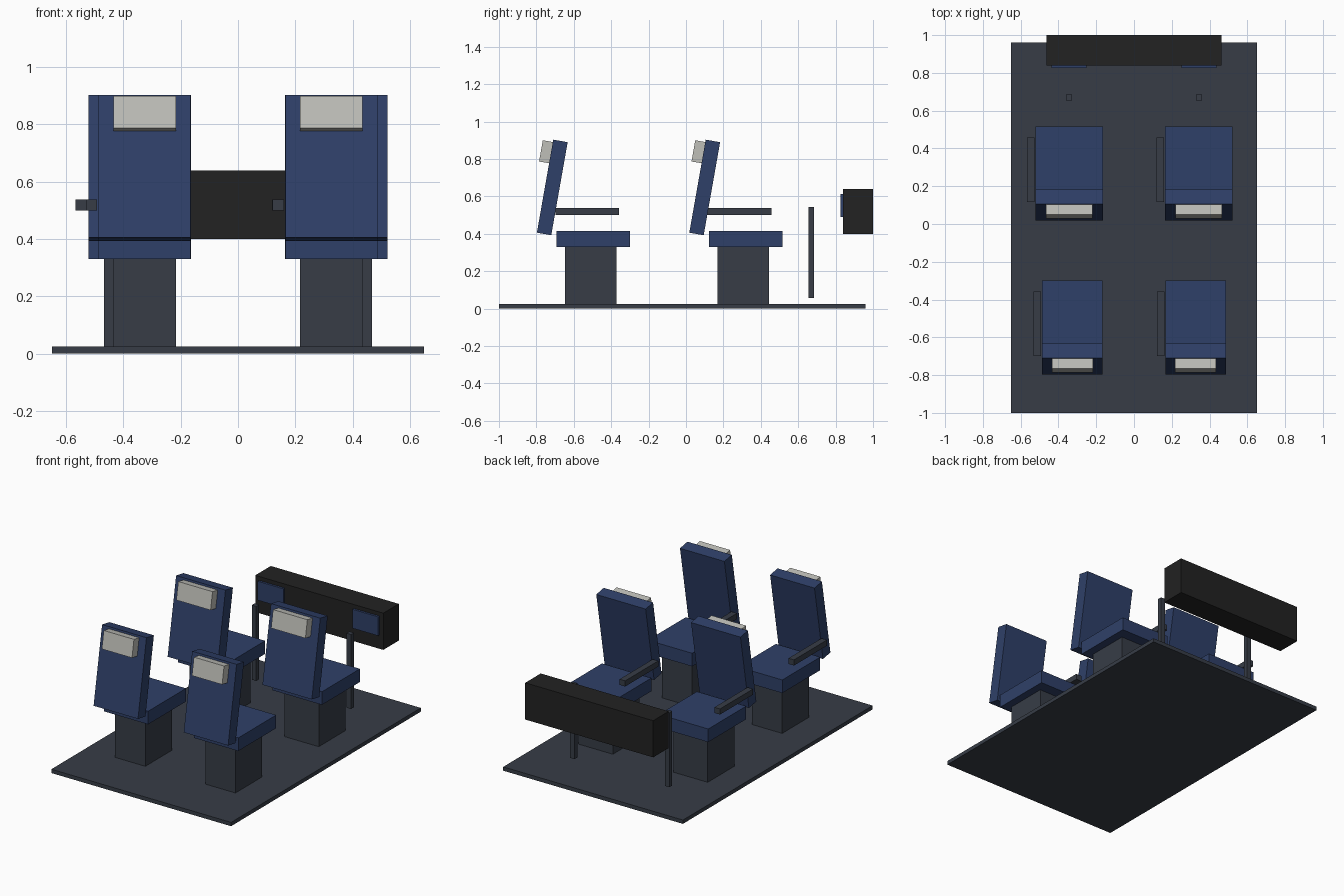
import bpy
from math import radians
from mathutils import Matrix, Vector

cube = bpy.data.objects.get("Cube")
if cube:
    bpy.data.objects.remove(cube, do_unlink=True)


def material(name, rgb):
    m = bpy.data.materials.new(name)
    m.use_nodes = True
    m.diffuse_color = (*rgb, 1)
    m.node_tree.nodes["Principled BSDF"].inputs["Base Color"].default_value = (*rgb, 1)
    return m


BLUE = material("blue upholstery", (0.028, 0.051, 0.14))
GREY = material("slate grey", (0.038, 0.046, 0.062))
BLACK = material("console black", (0.016, 0.016, 0.016))
CREAM = material("headrest cream", (0.52, 0.52, 0.485))


def box(name, center, size, mat, tilt=0):
    """Flat-faced block with the given centre and full dimensions."""
    bpy.ops.mesh.primitive_cube_add(size=1)
    ob = bpy.context.object
    ob.name = name
    ob.data.transform(Matrix.Diagonal((*size, 1)))
    ob.location = center
    ob.rotation_euler.x = tilt
    ob.data.materials.append(mat)
    return ob


TILT = radians(-10)


def seat(label, x, y, width, base_width):
    """One seat; y is the centre of its reclined back."""
    box(label + "_pedestal", (x, y + 0.205, 0.178), (base_width, 0.275, 0.306), GREY)
    box(label + "_cushion", (x, y + 0.219, 0.373), (width, 0.392, 0.086), BLUE)
    back = Vector((x, y, 0.648))
    box(label + "_backrest", back, (width, 0.078, 0.505), BLUE, TILT)
    # Headrest pad sits on the rear face of the tilted back
    offset = Matrix.Rotation(TILT, 3, "X") @ Vector((0, -0.066, 0.182))
    box(label + "_headrest", back + offset, (base_width, 0.055, 0.115), CREAM, TILT)
    # Single armrest on the right-hand side
    box(label + "_armrest", (x - width / 2 - 0.025, y + 0.187, 0.519),
        (0.04, 0.342, 0.037), GREY)


# Floor and dashboard console
box("floor", (0, -0.02, 0.0125), (1.3, 1.96, 0.025), GREY)
box("console", (0, 0.92, 0.52), (0.926, 0.16, 0.24), BLACK)

for side, s in (("right", -1), ("left", 1)):
    seat("forward_seat_" + side, s * 0.343, 0.1, 0.357, 0.248)
    seat("rear_seat_" + side, s * 0.326, -0.715, 0.321, 0.218)
    # Control stick and display for each forward seat
    box("control_stick_" + side, (s * 0.343, 0.67, 0.3), (0.032, 0.03, 0.487), GREY)
    box("display_" + side, (s * 0.343, 0.835, 0.552), (0.185, 0.018, 0.124), BLUE)
